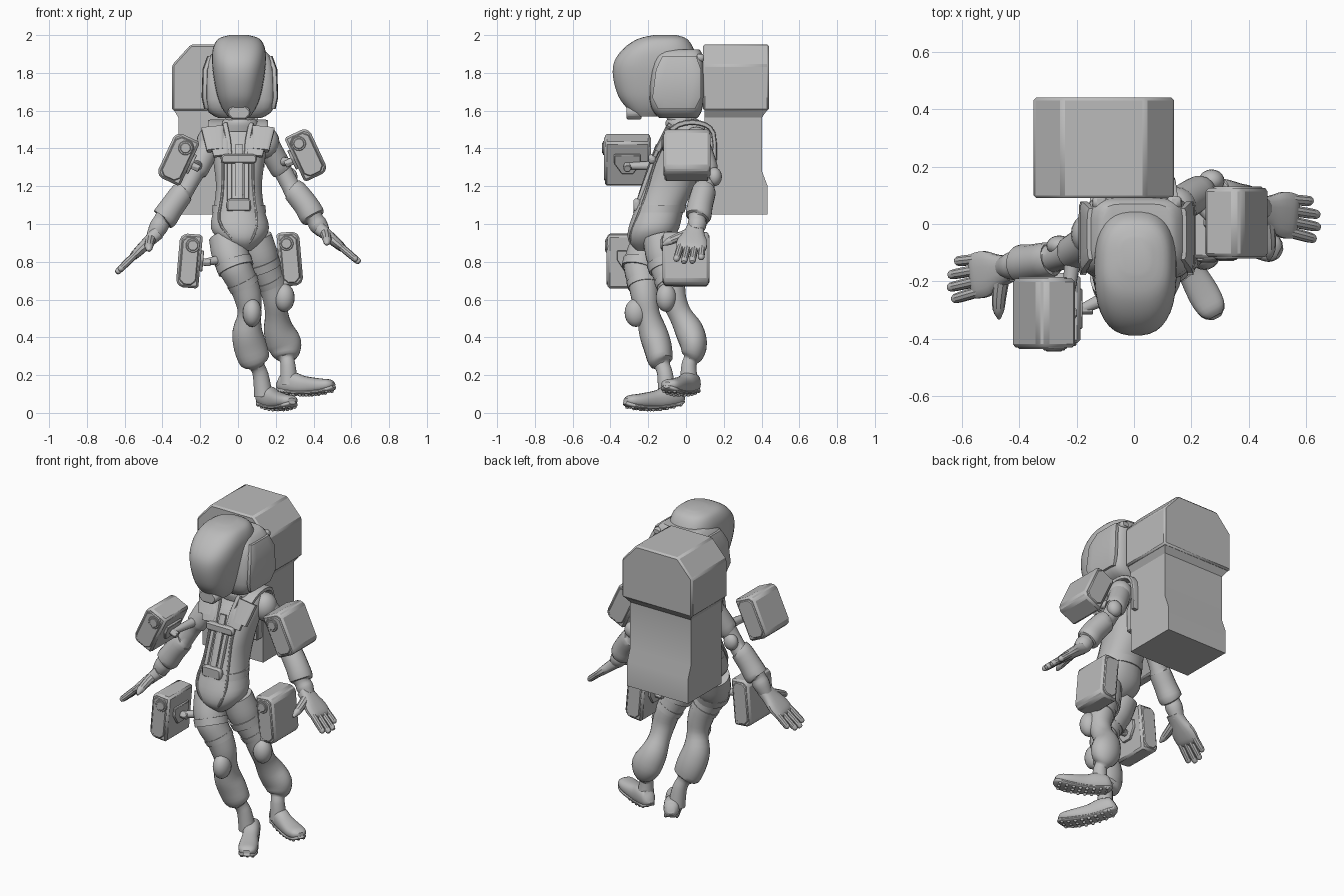
import bpy, bmesh, math
from mathutils import Vector, Matrix

cube = bpy.data.objects.get("Cube")
if cube:
    bpy.data.objects.remove(cube, do_unlink=True)

X, Y, Z = Vector((1, 0, 0)), Vector((0, 1, 0)), Vector((0, 0, 1))
grey = bpy.data.materials.new("suit_grey")
grey.use_nodes = True
colour = (0.5, 0.5, 0.5, 1)
grey.diffuse_color = colour
grey.node_tree.nodes["Principled BSDF"].inputs["Base Color"].default_value = colour


def finish(name, bm, bevel=0, angle=35):
    """Turn a bmesh into a named object; bevelled parts stay flat-faced."""
    bmesh.ops.recalc_face_normals(bm, faces=bm.faces)
    mesh = bpy.data.meshes.new(name)
    bm.to_mesh(mesh)
    bm.free()
    for face in mesh.polygons:
        face.use_smooth = not bevel
    mesh.set_sharp_from_angle(angle=math.radians(angle))
    mesh.materials.append(grey)
    obj = bpy.data.objects.new(name, mesh)
    bpy.context.collection.objects.link(obj)
    if bevel:
        mod = obj.modifiers.new("edge", "BEVEL")
        mod.width, mod.segments = bevel, 1
    return obj


def smooth_path(stations, steps):
    """Catmull-Rom interpolation of whole stations, radii included."""
    out = []
    last = len(stations) - 1
    for i in range(last):
        a, b, c, d = (stations[max(0, min(last, i + k))] for k in (-1, 0, 1, 2))
        for s in range(steps):
            t = s / steps
            out.append([q + (r - p) * t / 2 + (2 * p - 5 * q + 4 * r - w) * t * t / 2
                        + (3 * q - p - 3 * r + w) * t ** 3 / 2
                        for p, q, r, w in zip(a, b, c, d)])
    return out + [list(stations[last])]


def loft(name, stations, ref=Y, flat=False, sides=20, power=2, steps=3, angle=35):
    """Skin rings (x, y, z, radius along ref, other radius); flat rings stay level."""
    rows = smooth_path([(*s, s[-1]) if len(s) == 4 else s for s in stations], steps)
    pts = [Vector(r[:3]) for r in rows]
    bm = bmesh.new()
    rings = []
    for i, row in enumerate(rows):
        if flat:
            u, v = X, Y
        else:
            t = (pts[min(i + 1, len(pts) - 1)] - pts[max(i - 1, 0)]).normalized()
            u = (ref - t * ref.dot(t)).normalized()
            v = t.cross(u)
        ring = []
        for k in range(sides):
            a = math.tau * (k + 0.5) / sides
            c, s = math.cos(a), math.sin(a)
            c = math.copysign(abs(c) ** (2 / power), c)
            s = math.copysign(abs(s) ** (2 / power), s)
            ring.append(bm.verts.new(pts[i] + u * c * max(row[3], .002) + v * s * max(row[4], .002)))
        rings.append(ring)
    for lo, hi in zip(rings, rings[1:]):
        for k in range(sides):
            n = (k + 1) % sides
            bm.faces.new((lo[k], lo[n], hi[n], hi[k]))
    bm.faces.new(rings[0])
    bm.faces.new(rings[-1])
    return finish(name, bm, angle=angle)


def prism(name, outline, depth, matrix, bevel=.008):
    """Extrude an xz outline along y, centred, then place it."""
    bm = bmesh.new()
    face = bm.faces.new([bm.verts.new((x, -depth / 2, z)) for x, z in outline])
    new = bmesh.ops.extrude_face_region(bm, geom=[face])["geom"]
    bmesh.ops.translate(bm, vec=(0, depth, 0), verts=[g for g in new if isinstance(g, bmesh.types.BMVert)])
    bm.transform(matrix)
    return finish(name, bm, bevel)


def rect(w, h, cut=0):
    """Rectangle outline with clipped corners."""
    w, h = w / 2, h / 2
    if not cut:
        return [(-w, -h), (w, -h), (w, h), (-w, h)]
    return [(-w, cut - h), (cut - w, -h), (w - cut, -h), (w, cut - h),
            (w, h - cut), (w - cut, h), (cut - w, h), (-w, h - cut)]


def disc(radius, n=16):
    return [(radius * math.cos(math.tau * k / n), radius * math.sin(math.tau * k / n)) for k in range(n)]


def ball(name, centre, size, segs=20):
    bm = bmesh.new()
    bmesh.ops.create_uvsphere(bm, u_segments=segs, v_segments=segs // 2, radius=1,
                              matrix=Matrix.Translation(centre) @ Matrix.Diagonal((*size, 1)))
    return finish(name, bm, angle=60)


# Backpack: chamfered upper block, waisted lower block
pack_x = -.105
loft("backpack_lower", [(pack_x, .265, 1.05, .215, .17), (pack_x, .265, 1.2, .215, .17),
                        (pack_x, .25, 1.28, .215, .155), (pack_x, .25, 1.565, .215, .155),
                        (pack_x, .265, 1.605, .24, .17)],
     flat=True, sides=4, power=40, steps=1, angle=25)
upper = [(-.245, -.15), (.245, -.15), (.245, .09), (.145, .2), (-.145, .2), (-.245, .09)]
prism("backpack_upper", upper, .35, Matrix.Translation((pack_x, .265, 1.75)), .01)
prism("backpack_mount", rect(.2, .3), .1, Matrix.Translation((0, .1, 1.35)))

# Helmet: smooth visor dome, boxy rear shell, chin piece
loft("visor_dome", [(.005, -.2, 1.57, .06, .07), (.005, -.175, 1.615, .09, .14), (.005, -.16, 1.68, .115, .2),
                    (.005, -.16, 1.78, .135, .227), (.005, -.16, 1.86, .143, .22),
                    (.005, -.145, 1.93, .138, .185), (.005, -.125, 1.98, .11, .13), (.005, -.11, 2, .05, .06)],
     flat=True, sides=36, power=2.6, steps=4)
loft("helmet_shell", [(.01, -.04, 1.56, .11, .1), (.01, -.045, 1.59, .165, .125), (.01, -.05, 1.66, .19, .145),
                      (.01, -.045, 1.81, .185, .14), (.01, -.035, 1.89, .16, .125), (.01, -.03, 1.925, .12, .1)],
     flat=True, sides=24, power=5, steps=2)
prism("chin_piece", rect(.12, .075, .025), .08, Matrix.Translation((.005, -.275, 1.59)))
for s in (-1, 1):
    loft("helmet_side_panel", [(.01 + s * .175, -.05, 1.61, .015, .1), (.01 + s * .187, -.05, 1.67, .016, .13),
                               (.01 + s * .182, -.04, 1.82, .016, .12), (.01 + s * .155, -.035, 1.89, .018, .09)],
         flat=True, sides=12, power=5, steps=1)
    prism("helmet_lug", rect(.05, .04, .01), .04, Matrix.Translation((.01 + s * .13, .075, 1.88)))

# Torso, neck ring and collar
loft("torso", [(.04, -.2, .86, .03, .06), (.02, -.19, .91, .11, .115), (.01, -.17, .98, .155, .135),
               (.005, -.14, 1.08, .135, .13), (.005, -.09, 1.2, .122, .135), (.005, -.05, 1.32, .135, .13),
               (.005, -.01, 1.42, .15, .13), (.01, .02, 1.5, .135, .1), (.01, -.02, 1.55, .08, .08),
               (.01, -.04, 1.62, .08, .08)], flat=True, sides=28, power=2.2)
loft("collar", [(.01, .01, 1.49, .12, .11), (.01, -.01, 1.535, .1, .1), (.01, -.02, 1.555, .08, .08)],
     flat=True, sides=24)

# Harness: shoulder straps, piping, rails, clasps
for s in (-1, 1):
    loft("shoulder_strap", [(s * .09, -.165, 1.36, .04, .012), (s * .1, -.12, 1.45, .05, .014),
                            (s * .11, -.04, 1.525, .05, .014), (s * .11, .07, 1.535, .045, .014),
                            (s * .11, .145, 1.48, .035, .012), (s * .11, .15, 1.3, .03, .012)],
         ref=X, sides=12, power=6)
    loft("shoulder_plate", [(s * .12, -.15, 1.39, .045, .018), (s * .135, -.09, 1.51, .06, .018)],
         ref=X, sides=12, power=6, steps=1)
    loft("side_piping", [(s * .11, -.1, 1.46, .008), (s * .08, -.165, 1.32, .008), (s * .085, -.215, 1.15, .008),
                         (s * .1, -.265, 1.02, .008), (.02 + s * .06, -.295, .93, .008), (.03, -.265, .875, .008)],
         ref=X, sides=8)
    loft("chest_rail", [(s * .045, -.265, 1.07, .014), (s * .045, -.22, 1.2, .014),
                        (s * .045, -.175, 1.32, .014), (s * .05, -.13, 1.43, .014), (s * .07, -.08, 1.53, .014)],
         ref=X, sides=10, power=4)
    ball("shoulder_joint", (s * .15, .01 + s * .045, 1.43), (.07, .075, .085))
prism("chest_clasp", rect(.19, .05, .012), .035, Matrix.Translation((.005, -.18, 1.345)))
prism("belt_buckle", rect(.13, .07, .012), .035, Matrix.Translation((.005, -.26, 1.1)))
loft("zip_panel", [(.005, -.26, 1.1, .02, .01), (.005, -.205, 1.27, .022, .01), (.005, -.15, 1.42, .02, .01)],
     ref=X, sides=8, power=5)
loft("waist_band", [(.005, -.145, 1.06, .145, .137), (.005, -.132, 1.1, .14, .137)], flat=True, sides=28, steps=1)

# Arms: banded sleeve, forearm cuff and glove cuff
loft("right_arm", [(-.13, -.03, 1.46, .06), (-.17, -.07, 1.38, .062), (-.215, -.1, 1.29, .06),
                   (-.225, -.105, 1.275, .05), (-.28, -.12, 1.18, .048), (-.295, -.125, 1.165, .062),
                   (-.35, -.135, 1.09, .065), (-.39, -.14, 1.03, .068), (-.4, -.142, 1.02, .047),
                   (-.42, -.145, .985, .05), (-.45, -.15, .93, .038)])
loft("left_arm", [(.14, .05, 1.46, .06), (.18, .08, 1.38, .062), (.23, .11, 1.29, .06),
                  (.24, .11, 1.275, .05), (.285, .1, 1.19, .05), (.3, .095, 1.175, .064),
                  (.36, .075, 1.1, .067), (.395, .065, 1.04, .068), (.405, .06, 1.025, .047),
                  (.425, .058, .995, .05), (.45, .05, .96, .038)])
ball("right_elbow_pad", (-.26, -.075, 1.23), (.045, .035, .05))
ball("left_elbow_pad", (.27, .15, 1.25), (.045, .04, .05))


def hand(side, wrist, tip):
    """Flat palm, four near-parallel fingers and a forward thumb."""
    wrist, tip = Vector(wrist), Vector(tip)
    at = lambda t, off=0: wrist.lerp(tip, t) + Y * off
    loft(side + "_palm", [(*at(-.12), .045, .038), (*at(.1), .058, .032), (*at(.32), .08, .028),
                          (*at(.52), .08, .022), (*at(.61), .07, .008)], sides=16, power=2.6)
    for k, reach in zip((-1.5, -.5, .5, 1.5), (.93, 1, .99, .88)):
        loft(side + "_finger", [(*at(.45, k * .038), .019), (*at(.72, k * .041), .019),
                                (*at(reach - .04, k * .043), .016), (*at(reach, k * .043), .005)], sides=10)
    thumb = [at(.06, -.03), at(.1, -.09), at(.11, -.135), at(.1, -.165)]
    loft(side + "_thumb", [(*(p - Z * .018 * i), r) for i, (p, r) in enumerate(zip(thumb, (.028, .025, .02, .006)))],
         ref=Z, sides=10)


hand("right", (-.45, -.16, .93), (-.645, -.2, .74))
hand("left", (.45, .045, .96), (.645, .01, .795))

# Legs: thigh bands, knee, flared shin and narrow ankle
loft("right_leg", [(-.06, -.18, .93, .095), (-.04, -.215, .84, .1), (-.015, -.24, .77, .09),
                   (.03, -.225, .68, .08), (.055, -.215, .6, .072), (.06, -.2, .52, .062),
                   (.05, -.175, .43, .075, .08), (.065, -.15, .35, .075, .088), (.09, -.135, .275, .065, .08),
                   (.1, -.125, .25, .042), (.12, -.11, .2, .042), (.135, -.1, .09, .05)])
loft("left_leg", [(.09, -.14, .93, .09), (.115, -.12, .84, .095), (.14, -.105, .77, .085),
                  (.18, -.08, .68, .075), (.2, -.065, .6, .068), (.205, -.03, .52, .062),
                  (.215, .015, .44, .075, .08), (.245, .04, .365, .072, .092), (.257, .035, .305, .058, .07),
                  (.26, .025, .28, .04), (.265, .015, .25, .04), (.27, .015, .15, .05)])
ball("right_knee_pad", (.075, -.265, .53), (.05, .06, .075))
ball("left_knee_pad", (.245, -.105, .61), (.055, .055, .075))
loft("right_thigh_strap", [(-.025, -.235, .8, .1), (-.01, -.245, .76, .098)], steps=1)
loft("left_thigh_strap", [(.125, -.115, .8, .096), (.14, -.105, .76, .092)], steps=1)
loft("right_knee_strap", [(.02, -.23, .7, .086), (.035, -.225, .67, .083)], steps=1)
loft("left_knee_strap", [(.165, -.09, .71, .082), (.18, -.08, .68, .079)], steps=1)


def boot(side, heel, toe):
    """Shoe upper over a rocker sole with rounded studs."""
    heel, toe = Vector(heel), Vector(toe)
    across = (toe - heel).cross(Z).normalized()
    at = lambda t, lift=0: heel.lerp(toe, t) + Z * lift
    loft(side + "_boot", [(*at(0, .01), .025, .02), (*at(.06, .005), .048, .042), (*at(.25, .005), .058, .048),
                          (*at(.45, -.005), .05, .048), (*at(.75, -.003), .038, .056), (*at(.93, .004), .028, .047),
                          (*at(1, .008), .01, .022)], ref=Z, power=2.4)
    loft(side + "_sole", [(*at(0, -.02), .012, .025), (*at(.1, -.035), .012, .042), (*at(.4, -.043), .012, .045),
                          (*at(.75, -.035), .012, .055), (*at(.94, -.018), .012, .046), (*at(1.01, -.004), .01, .02)],
         ref=Z, power=3)
    for i in range(8):
        t = .08 + i * .12
        for j in (-1, 0, 1):
            ball(side + "_stud", at(t, -.054 + .11 * (t - .45) ** 2) + across * j * .032, (.011, .011, .011), 8)


boot("right", (.12, -.02, .085), (.285, -.32, .06))
boot("left", (.215, .05, .155), (.505, -.1, .145))


def pod(name, centre, width, height, tilt, side):
    """Equipment pod: clipped case, front cover, round cap, inner bracket."""
    place = Matrix.Translation(centre) @ Matrix.Rotation(math.radians(tilt), 4, "Y")
    shift = lambda x, y, z: place @ Matrix.Translation((x, y, z))
    w, h, c = width / 2, height / 2, .025
    case = [(-side * w, -h), (side * (w - c), -h), (side * w, c - h),
            (side * w, h - c), (side * (w - c), h), (-side * w, h)]
    prism(name, case, .24, place, .012)
    prism(name + "_cover", rect(width - .03, height - .03, .025), .25, place, .005)
    cap = (-side * .012, -.122, h - .06)
    prism(name + "_cap_ring", disc(.038), .016, shift(*cap), .003)
    prism(name + "_cap", disc(.028), .024, shift(*cap), .003)
    quarter = Matrix.Rotation(math.pi / 2, 4, "Z")
    bracket = [(-.07, .06), (-.07, .01), (-.03, -.05), (.03, -.05), (.07, .01), (.07, .06)]
    prism(name + "_bracket", bracket, .016, shift(-side * (w + .006), 0, 0) @ quarter, .003)
    prism(name + "_knob", disc(.022, 6), .06, shift(-side * (w + .025), 0, 0) @ quarter, .003)
    return shift(-side * (w + .02), 0, 0).translation


mounts = [("right_arm_pod", (-.318, -.31, 1.345), .14, .258, 25, -1, (-.21, -.1, 1.31)),
          ("left_arm_pod", (.362, .005, 1.368), .14, .258, -25, 1, (.215, .09, 1.33)),
          ("right_hip_pod", (-.258, -.295, .805), .12, .285, 5, -1, (-.04, -.23, .82)),
          ("left_hip_pod", (.275, 0, .815), .12, .285, -5, 1, (.13, -.1, .82))]
for name, centre, width, height, tilt, side, limb in mounts:
    root = pod(name, centre, width, height, tilt, side)
    loft(name + "_arm", [(*root, .018), (*limb, .03)], sides=12, steps=1)
